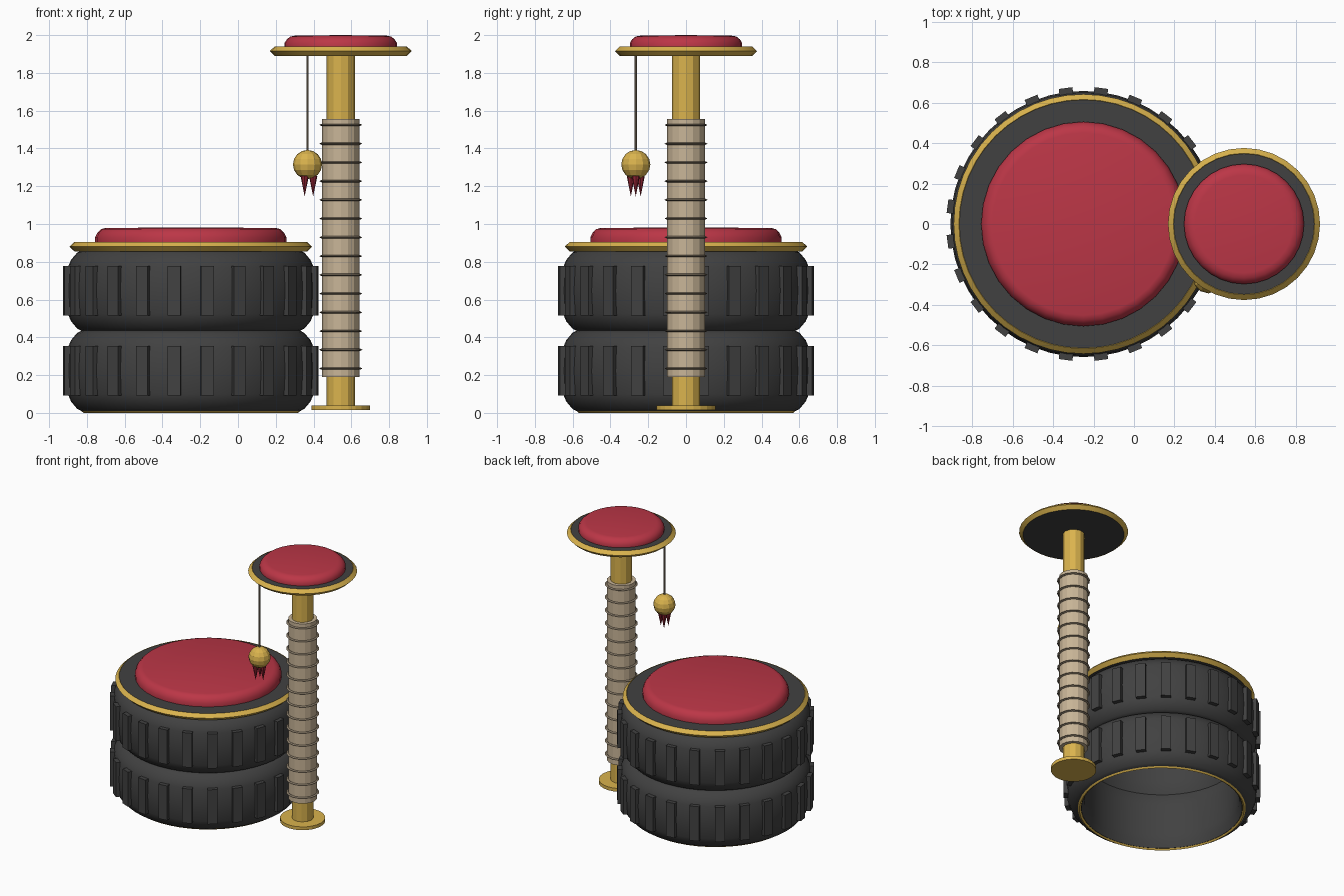
import bpy, bmesh, math
from mathutils import Matrix, Vector

if "Cube" in bpy.data.objects:
    bpy.data.objects.remove(bpy.data.objects["Cube"])


def material(name, rgb):
    m = bpy.data.materials.new(name)
    m.diffuse_color = (*rgb, 1)
    m.use_nodes = True
    m.node_tree.nodes["Principled BSDF"].inputs["Base Color"].default_value = m.diffuse_color
    return m


RUBBER = material("dark_rubber", (0.053, 0.053, 0.053))
GOLD = material("gold", (0.70, 0.45, 0.075))
RED = material("red_fabric", (0.50, 0.037, 0.062))
DARK_RED = material("dark_red", (0.30, 0.02, 0.036))
SISAL = material("sisal", (0.58, 0.46, 0.31))
ROPE = material("rope", (0.25, 0.20, 0.14))


def finish(name, bm, mat, smooth=None):
    bmesh.ops.recalc_face_normals(bm, faces=bm.faces)
    mesh = bpy.data.meshes.new(name)
    bm.to_mesh(mesh)
    bm.free()
    mesh.materials.append(mat)
    ob = bpy.data.objects.new(name, mesh)
    bpy.context.collection.objects.link(ob)
    if smooth:
        bpy.ops.object.select_all(action='DESELECT')
        ob.select_set(True)
        bpy.context.view_layer.objects.active = ob
        bpy.ops.object.shade_smooth_by_angle(angle=math.radians(smooth))
    return ob


def lathe(name, profile, center, mat, segs=32, closed=False, smooth=None):
    """Spin (radius, z) points around a vertical axis."""
    bm = bmesh.new()
    verts = [bm.verts.new((center[0] + r, center[1], z)) for r, z in profile]
    pairs = list(zip(verts, verts[1:] + verts[:1]))
    edges = [bm.edges.new(p) for p in (pairs if closed else pairs[:-1])]
    bmesh.ops.spin(bm, geom=verts + edges, cent=(center[0], center[1], 0),
                   axis=(0, 0, 1), angle=2 * math.pi, steps=segs)
    bmesh.ops.remove_doubles(bm, verts=bm.verts, dist=0.0002)
    return finish(name, bm, mat, smooth)


def disc(name, r, z0, z1, center, mat, segs=32, smooth=None):
    return lathe(name, [(0, z0), (r, z0), (r, z1), (0, z1)], center, mat, segs, smooth=smooth)


def ring(name, r, minor, z, center, mat, segs=32, height=None):
    """Ring with a diamond cross-section."""
    h = height or minor
    pts = [(r + minor, z), (r, z + h), (r - minor, z), (r, z - h)]
    lathe(name, pts, center, mat, segs, True, 30)


def cushion(name, r, z0, z1, center):
    h = z1 - z0
    pts = [(0, z0), (r, z0), (r, z0 + 0.35 * h), (r - 0.012, z0 + 0.65 * h),
           (r - 0.03, z0 + 0.88 * h), (r - 0.055, z1 - 0.003), (0, z1)]
    lathe(name, pts, center, RED, 32, smooth=50)


SEAT = (-0.25, 0)
POLE = (0.544, 0)

# Two stacked tyres with raised tread blocks
for label, z in (("lower", 0.01), ("upper", 0.435)):
    outer = [(0.58, 0), (0.602, 0.012), (0.634, 0.05), (0.651, 0.09), (0.658, 0.2125)]
    inner = [(0.53, 0.1), (0.535, 0.05), (0.555, 0.0)]
    half = inner + outer
    profile = [(r, z + h) for r, h in half]
    profile += [(r, z + 0.425 - h) for r, h in reversed(half[:-1])]
    lathe(label + "_tyre", profile, SEAT, RUBBER, 48, True, smooth=40)
    bm = bmesh.new()
    for i in range(24):
        a = math.radians(7.5 + 15 * i)
        place = (Matrix.Translation((SEAT[0], SEAT[1], z + 0.2125))
                 @ Matrix.Rotation(a, 4, 'Z') @ Matrix.Translation((0.656, 0, 0))
                 @ Matrix.Diagonal((0.044, 0.068, 0.262, 1)))
        bmesh.ops.create_cube(bm, size=1, matrix=place)
    finish(label + "_tread_blocks", bm, RUBBER)
ring("bottom_trim", 0.568, 0.012, 0.011, SEAT, GOLD, 48, 0.011)

# Main seat on top of the tyres
disc("seat_board", 0.618, 0.857, 0.903, SEAT, RUBBER, 48, smooth=30)
ring("seat_trim", 0.616, 0.026, 0.88, SEAT, GOLD, 48, 0.025)
cushion("seat_cushion", 0.506, 0.902, 0.982, SEAT)

# Scratching pole with foot and wrapped sleeve
disc("pole_foot", 0.156, 0.015, 0.04, POLE, GOLD, 24)
disc("pole", 0.075, 0.03, 1.895, POLE, GOLD, 12)
disc("sisal_sleeve", 0.1, 0.19, 1.557, POLE, SISAL, 16)
for i in range(14):
    ring("rope_wrap_%d" % (i + 1), 0.102, 0.012, 0.235 + i * 0.0992, POLE, ROPE, 16, 0.006)

# High perch
disc("perch_board", 0.349, 1.891, 1.938, POLE, RUBBER, 32)
ring("perch_trim", 0.35, 0.026, 1.915, POLE, GOLD, 32, 0.025)
cushion("perch_cushion", 0.297, 1.937, 2.0, POLE)

# Hanging ball toy with a tassel
TOY = (0.368, -0.266)
disc("toy_cord", 0.006, 1.36, 1.9, TOY, ROPE, 8)
bm = bmesh.new()
bmesh.ops.create_uvsphere(bm, u_segments=12, v_segments=8, radius=0.077,
                          matrix=Matrix.Translation((*TOY, 1.315)))
finish("toy_ball", bm, GOLD)
bm = bmesh.new()
for i in range(3):
    a = 2 * math.pi * i / 3
    pos = Vector((TOY[0] + 0.03 * math.cos(a), TOY[1] + 0.03 * math.sin(a), 1.2))
    bmesh.ops.create_cone(bm, cap_ends=True, segments=8, radius1=0, radius2=0.022,
                          depth=0.11, matrix=Matrix.Translation(pos))
bmesh.ops.remove_doubles(bm, verts=bm.verts, dist=0.0002)
finish("toy_tassel", bm, DARK_RED)
